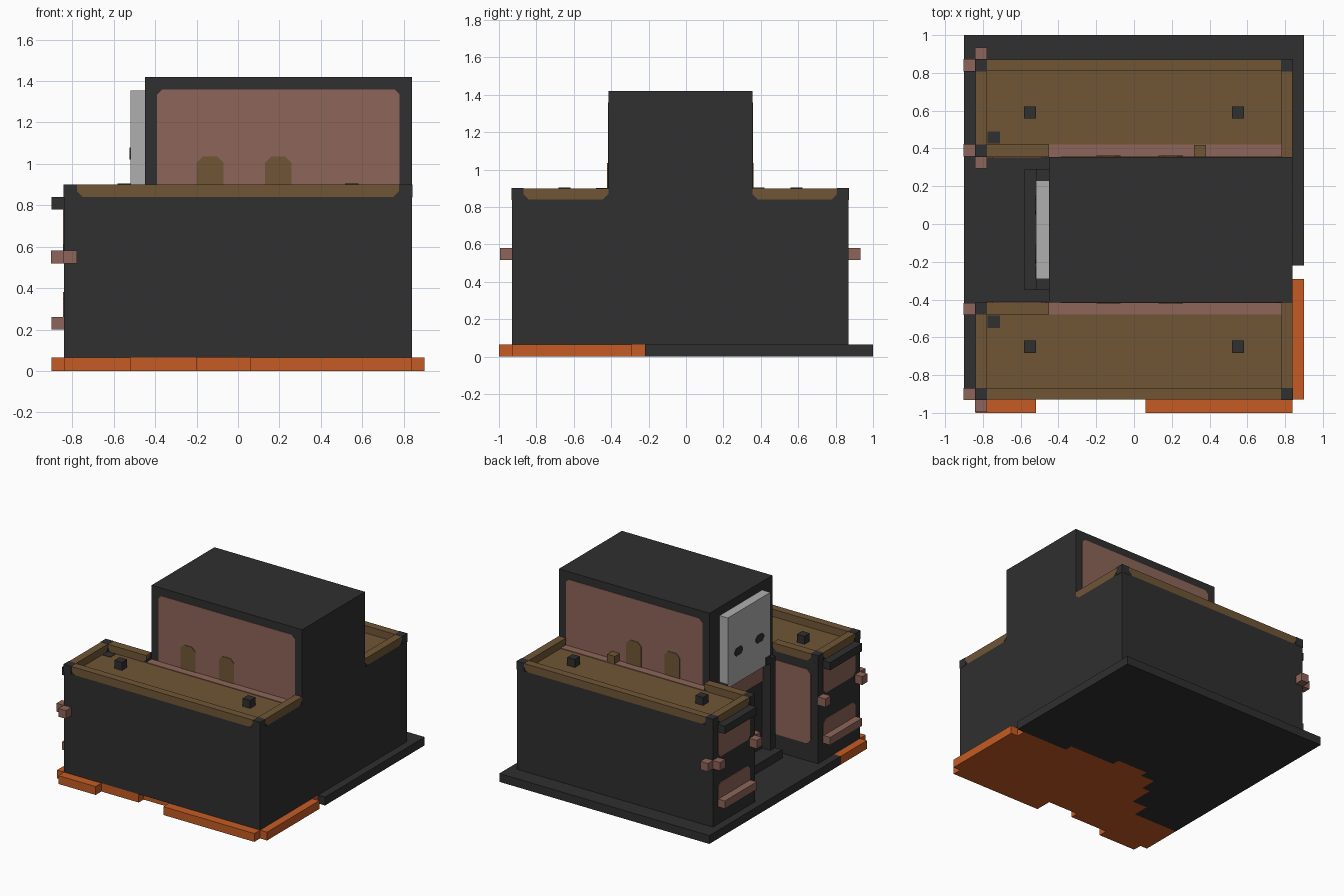
import bpy
import bmesh

cube = bpy.data.objects.get("Cube")
if cube:
    bpy.data.objects.remove(cube, do_unlink=True)


def material(name, rgb):
    m = bpy.data.materials.new(name)
    m.use_nodes = True
    m.diffuse_color = (*rgb, 1)
    node = next(n for n in m.node_tree.nodes if n.type == "BSDF_PRINCIPLED")
    node.inputs["Base Color"].default_value = (*rgb, 1)
    return m


CHARCOAL = material("charcoal", (0.029, 0.029, 0.029))
CLAY = material("clay_pink", (0.27, 0.13, 0.1))
OLIVE = material("olive_brown", (0.16, 0.093, 0.037))
ORANGE = material("burnt_orange", (0.56, 0.105, 0.017))
GREY = material("light_grey", (0.43, 0.43, 0.43))

U = 0.0645   # one block
MID = -0.03  # mirror line between the two wings


def panel(name, mat, axis, a, b, depth, top=0.0, bottom=0.0):
    """Upright slab: range a across, b in height, depth along axis, cut corners."""
    (a0, a1), (b0, b1) = sorted(a), b
    pts = []
    for cut, x, z, sx, sz in ((bottom, a0, b0, 1, 1), (bottom, a1, b0, -1, 1),
                              (top, a1, b1, -1, -1), (top, a0, b1, 1, -1)):
        if cut:
            pair = [(x, z + sz * cut), (x + sx * cut, z)]
            pts += pair if sx == sz else pair[::-1]
        else:
            pts.append((x, z))
    d0, d1 = sorted(depth)
    bm = bmesh.new()

    def place(p, d):
        return bm.verts.new((p[0], d, p[1]) if axis == "y" else (d, p[0], p[1]))
    face = bm.faces.new([place(p, d0) for p in pts])
    moved = bmesh.ops.extrude_face_region(bm, geom=[face])["geom"]
    shift = (0, d1 - d0, 0) if axis == "y" else (d1 - d0, 0, 0)
    bmesh.ops.translate(bm, vec=shift,
                        verts=[v for v in moved if isinstance(v, bmesh.types.BMVert)])
    bmesh.ops.recalc_face_normals(bm, faces=bm.faces)
    mesh = bpy.data.meshes.new(name)
    bm.to_mesh(mesh)
    bm.free()
    mesh.materials.append(mat)
    ob = bpy.data.objects.new(name, mesh)
    bpy.context.collection.objects.link(ob)
    return ob


def box(name, mat, x, y, z):
    return panel(name, mat, "y", x, z, y)


def block(name, mat, x, y, z):
    h = U / 2
    return box(name, mat, (x - h, x + h), (y - h, y + h), (z - h, z + h))


def rim(name, axis, a, depth):
    """Olive parapet with cut lower corners over a dark core."""
    panel(name, OLIVE, axis, a, (0.84, 0.9), depth, bottom=0.03)
    d0, d1 = sorted(depth)
    panel(name + "_core", CHARCOAL, axis, a, (0.84, 0.895), (d0 + 0.004, d1 - 0.004))


# Base slab: strips of x, front edge, orange/dark seam
strips = ((0.45, 0.84, -1, -0.22), (0.06, 0.45, -1, -0.16),
          (-0.2, 0.06, -0.87, -0.1), (-0.32, -0.2, -0.93, -0.16),
          (-0.39, -0.32, -0.93, -0.29), (-0.52, -0.39, -0.93, -0.48),
          (-0.84, -0.52, -1, -0.61), (-0.9, -0.84, -0.93, -0.61))
for x0, x1, front, seam in strips:
    box("base_orange", ORANGE, (x0, x1), (front, seam), (0, U))
    box("base_dark", CHARCOAL, (x0, x1), (seam, 1), (0, U))
box("base_orange_side", ORANGE, (0.84, 0.9), (-0.93, -0.29), (0, U))
box("base_dark_side", CHARCOAL, (0.84, 0.9), (-0.22, 1), (0, U))

# Central tower
box("tower", CHARCOAL, (-0.45, 0.84), (MID - 0.385, MID + 0.385), (U, 1.42))

# Two mirrored wings
for side, s in (("back", 1), ("front", -1)):
    def my(*t):
        return tuple(MID + s * v for v in t)

    box(side + "_wing", CHARCOAL, (-0.84, 0.84), my(0.385, 0.9), (U, 0.84))
    box(side + "_roof", OLIVE, (-0.78, 0.78), my(0.385, 0.84), (0.84, 0.843))
    box(side + "_roof_strip", CLAY, (-0.45, 0.78), my(0.385, 0.45), (0.84, 0.848))

    # Parapet and corner blocks
    rim(side + "_outer_rim", "y", (-0.78, 0.78), my(0.84, 0.9))
    rim(side + "_entrance_rim", "y", (-0.78, -0.45), my(0.385, 0.45))
    rim(side + "_left_rim", "x", my(0.385, 0.84), (0.78, 0.84))
    rim(side + "_right_rim", "x", my(0.45, 0.84), (-0.84, -0.78))
    for x, t in ((-0.81, 0.87), (0.81, 0.87), (-0.81, 0.418)):
        block(side + "_corner", CHARCOAL, x, my(t)[0], 0.869)

    # Roof knobs and hatch
    for x in (-0.55, 0.55):
        block(side + "_roof_knob", CHARCOAL, x, my(0.62)[0], 0.873)
    box(side + "_hatch", CHARCOAL, (-0.775, -0.71), my(0.455, 0.52), (0.84, 0.846))

    # Tower wall panel with two arched openings
    panel(side + "_tower_panel", CLAY, "y", (-0.39, 0.78), (0.84, 1.36),
          my(0.38, 0.388), top=0.025)
    for x in (-0.135, 0.195):
        panel(side + "_arch", OLIVE, "y", (x - U, x + U), (0.845, 1.035),
              my(0.385, 0.392), top=0.03)

    # Right-hand end: windows, hood and shelf
    panel(side + "_upper_window", CLAY, "x", my(0.45, 0.84), (0.58, 0.78),
          (-0.844, -0.838), bottom=0.03)
    panel(side + "_lower_window", CLAY, "x", my(0.45, 0.84), (0.2, 0.38),
          (-0.844, -0.838), top=0.03)
    box(side + "_hood", CHARCOAL, (-0.9, -0.84), my(0.45, 0.84), (0.78, 0.84))
    box(side + "_shelf", CLAY, (-0.9, -0.84), my(0.45, 0.84), (0.2, 0.26))

    # Entrance wall panel
    panel(side + "_entrance_panel", CLAY, "y", (-0.78, -0.46), (0.2, 0.775),
          my(0.38, 0.389), top=0.03, bottom=0.03)

    # Lamps around the corner posts
    for t in (0.42, 0.87):
        block(side + "_lamp", CLAY, -0.87, my(t)[0], 0.55)
    block(side + "_outer_lamp", CLAY, -0.81, my(0.932)[0], 0.55)

    # Doorway pillar
    box(side + "_door_pillar", CHARCOAL, (-0.52, -0.45), my(0.26, 0.32), (U, 0.84))

block("inner_lamp", CLAY, -0.81, 0.325, 0.55)
block("roof_stub", OLIVE, 0.35, 0.387, 0.873)

# Doorway and the grey plate above it
box("door_step", CHARCOAL, (-0.58, -0.45), (MID - 0.32, MID + 0.32), (U, 0.13))
box("door_lintel", CLAY, (-0.456, -0.448), (MID - 0.26, MID + 0.26), (0.65, 0.84))
box("sign_plate", GREY, (-0.52, -0.45), (MID - 0.26, MID + 0.26), (0.81, 1.355))
for s in (-1, 1):
    y = MID + s * 0.13
    panel("plate_slot", CHARCOAL, "x", (y - 0.05, y + 0.05), (1.02, 1.08),
          (-0.524, -0.518), top=0.02, bottom=0.02)
box("plate_notch", CHARCOAL, (-0.524, -0.5), (MID - 0.262, MID - 0.2), (0.808, 0.87))
